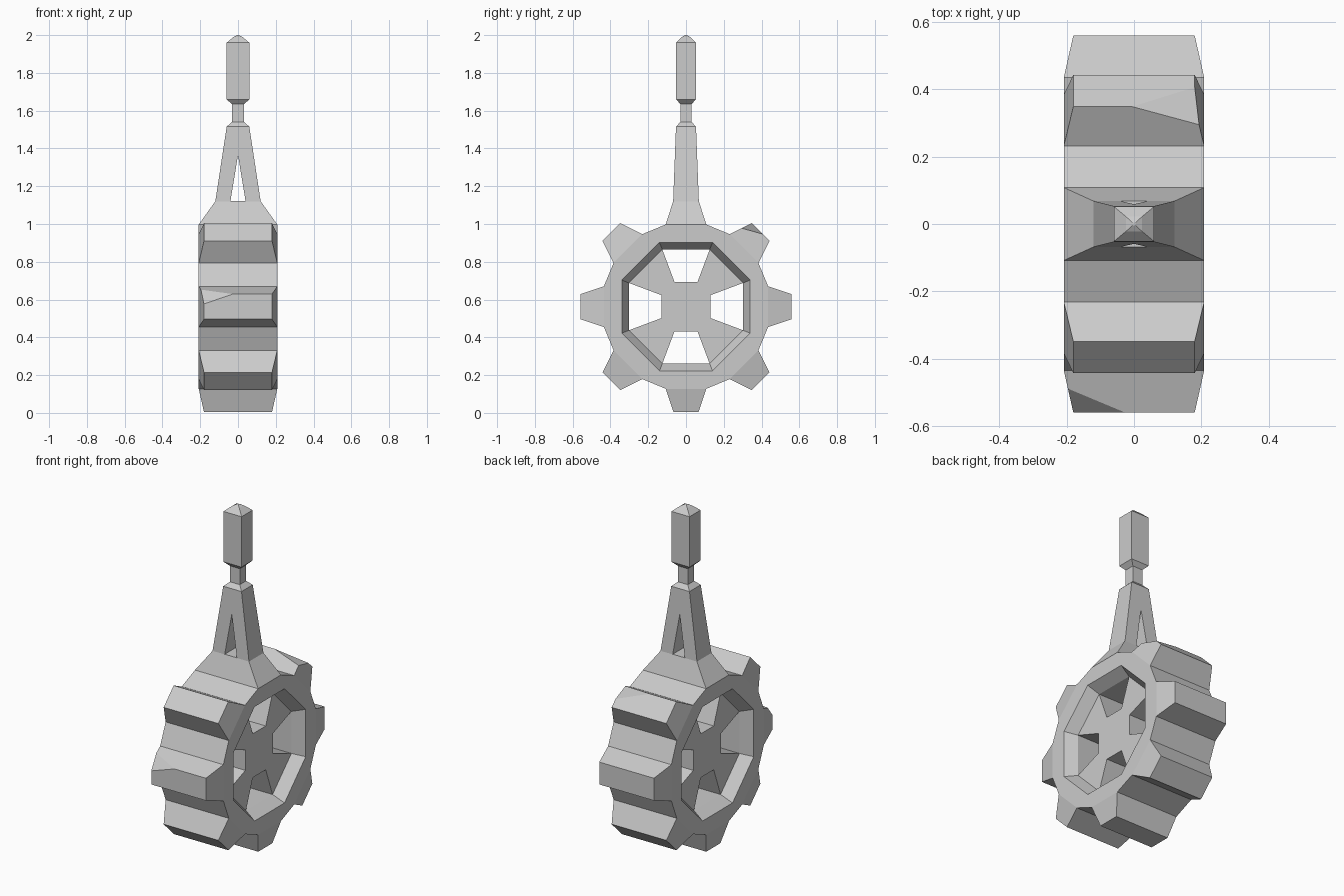
import bpy, bmesh
from math import sin, cos, radians
from mathutils import Vector

if "Cube" in bpy.data.objects:
    bpy.data.objects.remove(bpy.data.objects["Cube"])

CZ = 0.5625          # wheel centre height


def finish(bm, name):
    bmesh.ops.remove_doubles(bm, verts=bm.verts[:], dist=1e-5)
    bmesh.ops.recalc_face_normals(bm, faces=bm.faces[:])
    me = bpy.data.meshes.new(name)
    bm.to_mesh(me)
    bm.free()
    ob = bpy.data.objects.new(name, me)
    bpy.context.collection.objects.link(ob)
    return ob


def polar(x, r, deg):
    a = radians(deg)
    return Vector((x, r * sin(a), CZ + r * cos(a)))


# Toothed wheel: rim, recess, four-window web and seven teeth
bm = bmesh.new()


def face(*pts):
    return bm.faces.new([bm.verts.new(p) for p in pts])


def root(s, k, e):
    return polar(s * 0.208, 0.448, 45 * k + e * 13.9)


def tip(s, k, e):
    return polar(s * 0.18, 0.5625, 45 * k + e * 6.8)


def lip(s, k, e):
    return polar(s * 0.208, 0.368, 45 * k + e * 22.5)


def inner(s, k, e):
    return polar(s * 0.14, 0.327, 45 * k + e * 22.5)


def window(s, k, e):
    return polar(s * 0.14, 0.144, 45 * k + e * 25)


teeth = {}
for k in range(8):
    for s in (-1, 1):
        face(root(s, k, -1), root(s, k, 1), lip(s, k, 1), lip(s, k, -1))
        face(root(s, k, 1), root(s, k + 1, -1), lip(s, k, 1))
        face(lip(s, k, -1), lip(s, k, 1), inner(s, k, 1), inner(s, k, -1))
        if k % 2:    # spoke
            face(inner(s, k, -1), inner(s, k, 1),
                 window(s, k + 1, -1), window(s, k - 1, 1))
    face(root(-1, k, 1), root(1, k, 1), root(1, k + 1, -1), root(-1, k + 1, -1))
    if k % 2 == 0:   # window walls
        loop = [(inner, -1), (inner, 1), (window, 1), (window, -1)]
        for i in range(4):
            (f, a), (g, b) = loop[i], loop[(i + 1) % 4]
            face(f(-1, k, a), g(-1, k, b), g(1, k, b), f(1, k, a))
    if k:            # tooth (the handle replaces the top one)
        fs = [face(tip(-1, k, -1), tip(-1, k, 1), tip(1, k, 1), tip(1, k, -1))]
        for q in (-1, 1):
            fs.append(face(root(-1, k, q), root(1, k, q), tip(1, k, q), tip(-1, k, q)))
            fs.append(face(root(q, k, -1), root(q, k, 1), tip(q, k, 1), tip(q, k, -1)))
        vs = list({v for f in fs for v in f.verts})
        bmesh.ops.remove_doubles(bm, verts=vs, dist=1e-5)
        teeth[k] = [f for f in fs if f.is_valid]
    else:
        face(root(-1, 0, -1), root(-1, 0, 1), root(1, 0, 1), root(1, 0, -1))
for s in (-1, 1):    # hub
    face(*[window(s, k, e) for k in (0, 2, 4, 6) for e in (-1, 1)])


# Chipped corners on two teeth
def chip(k, corner, a, b, c):
    a, b, c = Vector(a), Vector(b), Vector(c)
    n = (b - a).cross(c - a).normalized()
    if n.dot(corner - a) < 0:
        n = -n
    fs = teeth[k]
    geom = fs + list({e for f in fs for e in f.edges}) + list({v for f in fs for v in f.verts})
    cut = bmesh.ops.bisect_plane(bm, geom=geom, plane_co=a, plane_no=n, clear_outer=True)
    edges = [g for g in cut["geom_cut"] if isinstance(g, bmesh.types.BMEdge)]
    bmesh.ops.edgenet_fill(bm, edges=edges)


chip(6, tip(-1, 6, 1), (-0.02, -0.56, 0.63), (-0.18, -0.56, 0.575), (-0.197, -0.49, 0.65))
chip(1, tip(1, 1, -1), (0.02, 0.345, 1.0), (0.18, 0.395, 0.95), (0.198, 0.30, 0.975))
finish(bm, "toothed_wheel")

# Handle: stacked rectangular sections (z, half x, half y)
sections = [(0.997, 0.208, 0.108), (1.12, 0.12, 0.068), (1.515, 0.06, 0.053),
            (1.54, 0.033, 0.03), (1.635, 0.033, 0.03), (1.66, 0.06, 0.052),
            (1.96, 0.06, 0.052), (1.99, 0.024, 0.022), (2.0, 0.004, 0.004)]
bm = bmesh.new()
rings = [[bm.verts.new((sx * x, sy * y, z)) for sx, sy in ((-1, -1), (1, -1), (1, 1), (-1, 1))]
         for z, x, y in sections]
for r0, r1 in zip(rings, rings[1:]):
    for i in range(4):
        j = (i + 1) % 4
        bm.faces.new((r0[i], r0[j], r1[j], r1[i]))
bm.faces.new(rings[0])
bm.faces.new(rings[-1])
handle = finish(bm, "handle")

# Triangular slot through the lower handle
bm = bmesh.new()
tri = [[bm.verts.new((x, y, z)) for x, z in ((-0.04, 1.121), (0.04, 1.121), (0, 1.365))]
       for y in (-0.3, 0.3)]
bm.faces.new(tri[0])
bm.faces.new(tri[1])
for i in range(3):
    j = (i + 1) % 3
    bm.faces.new((tri[0][i], tri[0][j], tri[1][j], tri[1][i]))
cutter = finish(bm, "slot_cutter")
cutter.hide_render = True
cutter.hide_viewport = True
cutter.display_type = 'WIRE'
mod = handle.modifiers.new("slot", 'BOOLEAN')
mod.operation = 'DIFFERENCE'
mod.solver = 'EXACT'
mod.object = cutter
